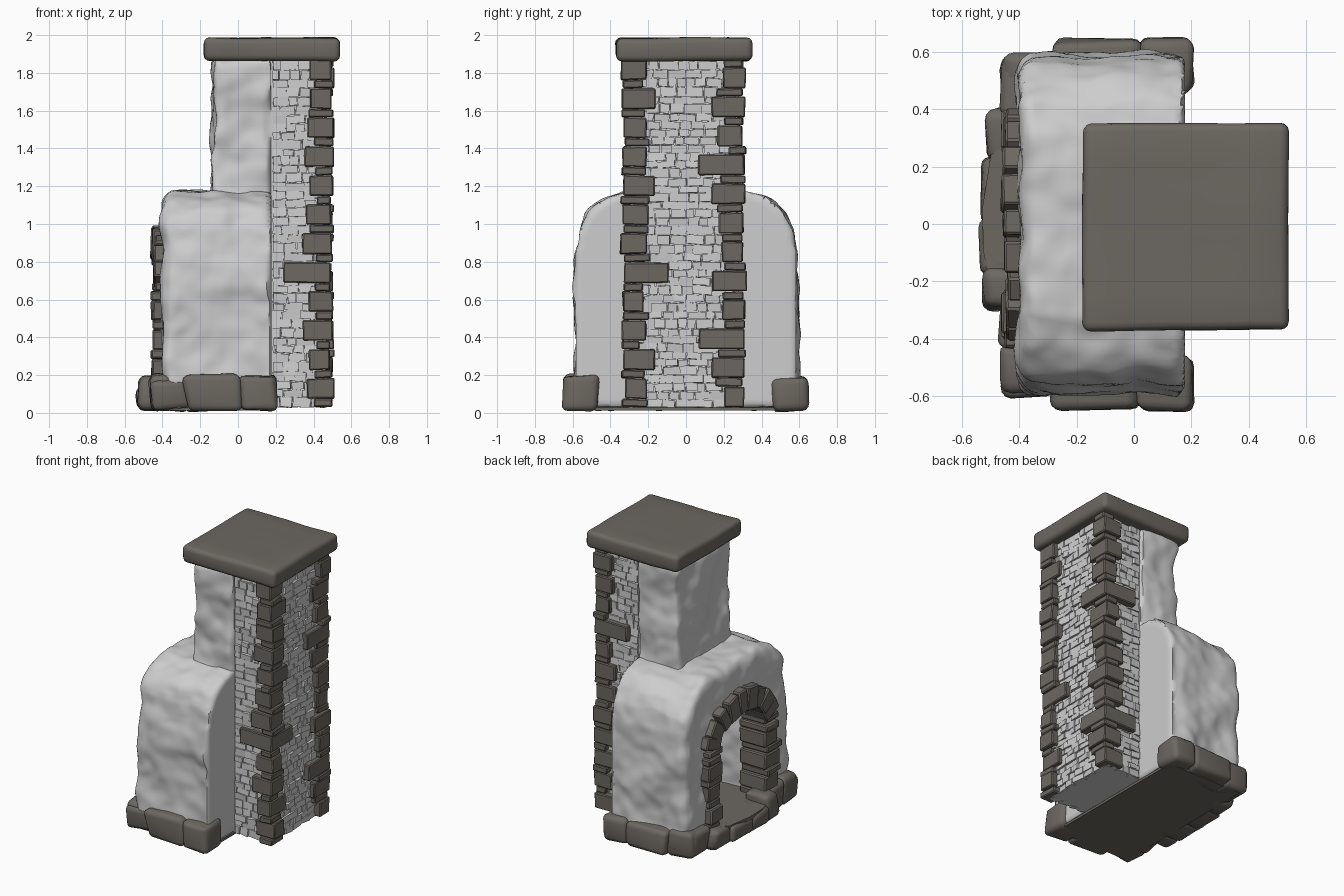
import bpy, bmesh, math, random
from mathutils import Vector, Matrix, noise

if "Cube" in bpy.data.objects:
    bpy.data.objects.remove(bpy.data.objects["Cube"])

random.seed(7)
U = random.uniform


def material(name, rgb):
    m = bpy.data.materials.new(name)
    m.diffuse_color = (*rgb, 1)
    m.use_nodes = True
    m.node_tree.nodes["Principled BSDF"].inputs["Base Color"].default_value = m.diffuse_color
    return m


PLASTER = material("pale plaster", (0.61, 0.61, 0.61))
STONE = material("dark stone", (0.15, 0.138, 0.12))


def wobble(verts, amp, freq, limit_x=None):
    """Push vertices about with smooth noise, leaving the flat back alone."""
    for v in verts:
        if limit_x is None or v.co.x < limit_x:
            v.co += noise.noise_vector(v.co * freq) * amp


def finish(name, bm, mat, angle=35):
    bmesh.ops.recalc_face_normals(bm, faces=bm.faces)
    me = bpy.data.meshes.new(name)
    bm.to_mesh(me)
    bm.free()
    me.materials.clear()
    me.materials.append(mat)
    me.polygons.foreach_set("use_smooth", [True] * len(me.polygons))
    me.set_sharp_from_angle(angle=math.radians(angle))
    ob = bpy.data.objects.new(name, me)
    bpy.context.collection.objects.link(ob)
    return ob


def block(bm, lo, hi, bevel=0.0, seg=1, rot=None):
    """Box between two corners, optionally bevelled and turned about its centre."""
    lo, hi = Vector(lo), Vector(hi)
    m = Matrix.Translation((lo + hi) / 2) @ (rot or Matrix()) @ Matrix.Diagonal((*(hi - lo), 1))
    vs = bmesh.ops.create_cube(bm, size=1, matrix=m)["verts"]
    if bevel:
        edges = list({e for v in vs for e in v.link_edges})
        bmesh.ops.bevel(bm, geom=edges, offset=bevel, segments=seg, profile=0.5, affect="EDGES")


def prism(points, offset):
    """Extrude a closed 3D outline by an offset."""
    bm = bmesh.new()
    f = bm.faces.new([bm.verts.new(p) for p in points])
    for v in bmesh.ops.extrude_face_region(bm, geom=[f])["geom"]:
        if isinstance(v, bmesh.types.BMVert):
            v.co += Vector(offset)
    bmesh.ops.recalc_face_normals(bm, faces=bm.faces)
    return bm


def plaster(name, bm, cutter=None):
    """Cut, remesh densely and roughen by hand-trowelled noise."""
    src = finish(name + "_source", bm, PLASTER)
    if cutter:
        b = src.modifiers.new("cut", "BOOLEAN")
        b.object, b.operation, b.solver = cutter, "DIFFERENCE", "EXACT"
    r = src.modifiers.new("dense", "REMESH")
    r.mode, r.voxel_size = "VOXEL", 0.02
    me = bpy.data.meshes.new_from_object(src.evaluated_get(bpy.context.evaluated_depsgraph_get()))
    bpy.data.objects.remove(src)
    out = bmesh.new()
    out.from_mesh(me)
    wobble(out.verts, 0.03, 4.5, 0.165)
    wobble(out.verts, 0.01, 12, 0.165)
    return finish(name, out, PLASTER, 50)


# Hearth body with rounded shoulders
half = [(0.585, 0.03), (0.585, 0.86), (0.565, 0.97), (0.51, 1.07), (0.42, 1.135), (0.32, 1.17)]
outline = half + [(-y, z) for y, z in reversed(half)]
body = prism([(-0.4, y, z) for y, z in outline], (0.578, 0, 0))
rim = [e for e in body.edges if all(v.co.x < -0.39 for v in e.verts)
       and not all(v.co.z < 0.04 for v in e.verts)]
bmesh.ops.bevel(body, geom=rim, offset=0.06, segments=3, profile=0.5, affect="EDGES")

# Fire opening with a low arch
arch = [(-0.6, -0.28, 0.09), (-0.6, 0.28, 0.09)]
arch += [(-0.6, 0.28 * math.cos(a), 0.68 + 0.2 * math.sin(a)) for a in
         (math.pi * i / 12 for i in range(13))]
cutter = finish("opening_cutter", prism(arch, (0.65, 0, 0)), PLASTER)
cutter.hide_render = True
bpy.context.view_layer.update()
plaster("hearth_body", body, cutter)
bpy.data.objects.remove(cutter)

# Plastered upper flue, flaring slightly towards its foot
bm = bmesh.new()
block(bm, (-0.125, -0.31, 1.1), (0.178, 0.285, 1.88), 0.025, 2)
for v in bm.verts:
    if v.co.z < 1.2 and v.co.x < 0:
        v.co.x -= 0.015
plaster("upper_flue", bm)

# Brick stack: core plus rough courses on three sides
bm = bmesh.new()
block(bm, (0.17, -0.285, 0.03), (0.45, 0.26, 1.88))


def courses(start, end, place):
    z = 0.03
    while z < 1.85:
        h = U(0.035, 0.055)
        t = start - U(0, 0.03)
        while t < end:
            w = U(0.045, 0.105)
            lo, hi = max(t, start), min(t + w - 0.004, end)
            if hi - lo > 0.012:
                place(lo, hi, z, min(z + h - 0.003, 1.87), U(0.004, 0.02))
            t += w
        z += h


def tilt():
    return Matrix.Rotation(U(-0.1, 0.1), 4, "X") @ Matrix.Rotation(U(-0.12, 0.12), 4, "Z") \
        @ Matrix.Rotation(U(-0.1, 0.1), 4, "Y")


courses(-0.28, 0.26, lambda a, b, z, t, d: block(bm, (0.43, a, z), (0.45 + d, b, t), rot=tilt()))
courses(0.185, 0.45, lambda a, b, z, t, d: block(bm, (a, -0.285 - d, z), (b, -0.265, t), rot=tilt()))
courses(0.185, 0.45, lambda a, b, z, t, d: block(bm, (a, 0.24, z), (b, 0.26 + d, t), rot=tilt()))
finish("brick_stack", bm, PLASTER, 30)

# Corner quoins: thick blocks alternating with thin slabs, a few long ones
for name, s, longs in (("front_quoins", -1, (4,)), ("back_quoins", 1, (2, 8))):
    bm = bmesh.new()
    z = 0.03
    for i in range(12):
        for thick in ((0, 1) if s < 0 else (1, 0)):
            h = 0.11 if thick else 0.0435
            inx, iny = (U(0.34, 0.39), U(0.18, 0.22)) if thick else (U(0.37, 0.42), U(0.16, 0.24))
            if thick and i in longs:
                inx, iny = 0.24, 0.08
            elif thick and i % 3 == 1:
                iny = 0.15
            outx, outy = U(0.485, 0.51), U(0.31, 0.335)
            ys = sorted((s * iny - 0.014, s * outy - 0.014))
            block(bm, (inx, ys[0], z + 0.001), (outx, ys[1], z + h - 0.001), 0.006,
                  rot=Matrix.Rotation(U(-0.03, 0.03), 4, "Z"))
            z += h
    wobble(bm.verts, 0.006, 9)
    finish(name, bm, STONE)

# Capstone
bm = bmesh.new()
block(bm, (-0.18, -0.37, 1.863), (0.54, 0.35, 1.985), 0.03, 3)
bmesh.ops.subdivide_edges(bm, edges=[e for e in bm.edges if e.calc_length() > 0.3],
                          cuts=6, use_grid_fill=True)
wobble(bm.verts, 0.008, 4)
finish("capstone", bm, STONE)

# Rounded footing stones around the base
bm = bmesh.new()
for s in (-1, 1):
    for x0, x1, out in ((-0.46, -0.26, 0.6), (-0.28, 0.02, 0.645), (0.01, 0.21, 0.65)):
        ys = sorted((s * 0.46, s * out))
        block(bm, (x0, ys[0], 0.015), (x1, ys[1], U(0.18, 0.205)), 0.035, 3)
for y0, y1, x, top in ((0.38, 0.58, -0.465, 0.19), (0.22, 0.4, -0.51, 0.15), (0.0, 0.24, -0.535, 0.135),
                       (-0.18, 0.02, -0.54, 0.135), (-0.29, -0.16, -0.525, 0.2),
                       (-0.44, -0.27, -0.465, 0.2), (-0.58, -0.42, -0.465, 0.2)):
    block(bm, (x, y0, 0.015), (-0.34, y1, top), 0.035, 3)
wobble(bm.verts, 0.022, 7)
finish("footing_stones", bm, STONE, 45)

# Hearth floor slab with a bowed front edge, and the dark underside plate
slab = [(0.08, -0.3), (0.08, 0.3), (-0.42, 0.3), (-0.5, 0.24), (-0.53, 0.05),
        (-0.525, -0.1), (-0.49, -0.26), (-0.42, -0.3)]
finish("hearth_slab", prism([(x, y, 0.03) for x, y in slab], (0, 0, 0.11)), STONE)
bm = bmesh.new()
block(bm, (-0.41, -0.56, 0.012), (0.172, 0.56, 0.028))
finish("underside", bm, STONE)

# Stone surround: stacked jambs and a low ring of arch stones
bm = bmesh.new()
for s in (-1, 1):
    z, i = 0.13, 0
    while z < 0.66:
        h = min(0.105 if i % 2 else 0.05, 0.69 - z)
        ys = sorted((s * U(0.23, 0.265), s * (U(0.37, 0.41) if i % 2 else U(0.36, 0.45))))
        block(bm, (U(-0.465, -0.44), ys[0], z + 0.001), (-0.25, ys[1], z + h - 0.001), 0.008,
              rot=Matrix.Rotation(U(-0.04, 0.04), 4, "X"))
        z += h
        i += 1
n = 9
for i in range(n):
    a = math.pi * (0.03 + 0.94 * (i + 0.5) / n)
    w, l = (0.056 if i % 2 else 0.044), U(0.065, 0.085)
    y, z = 0.33 * math.cos(a), 0.67 + 0.24 * math.sin(a)
    lean = math.atan2(math.sin(a) / 0.24, math.cos(a) / 0.33)
    block(bm, (U(-0.47, -0.44), y - l, z - w), (-0.28, y + l, z + w), 0.008,
          rot=Matrix.Rotation(lean + U(-0.12, 0.12), 4, "X"))
wobble(bm.verts, 0.005, 9)
finish("arch_surround", bm, STONE)
